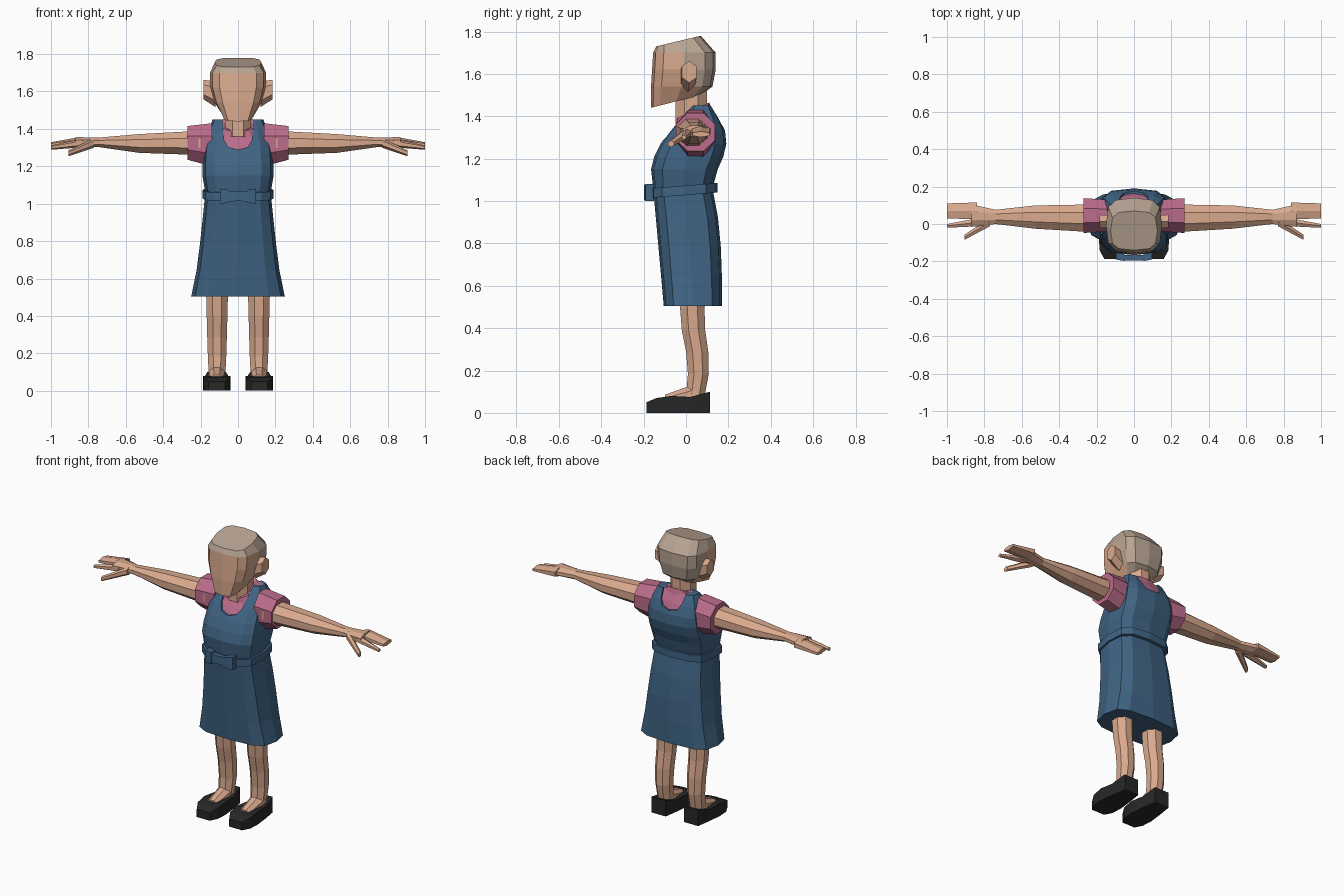
import bpy, bmesh
from math import sin, cos, pi, copysign

default_cube = bpy.data.objects.get("Cube")
if default_cube:
    bpy.data.objects.remove(default_cube)


def material(name, red, green, blue):
    mat = bpy.data.materials.new(name)
    mat.use_nodes = True
    colour = (red, green, blue, 1)
    mat.diffuse_color = colour
    mat.node_tree.nodes["Principled BSDF"].inputs["Base Color"].default_value = colour
    return mat


skin = material("skin", red=0.7, green=0.4, blue=0.27)
scalp = material("scalp", red=0.48, green=0.37, blue=0.29)
denim = material("denim_blue", red=0.05, green=0.125, blue=0.225)
pink = material("shirt_pink", red=0.5, green=0.15, blue=0.26)
black = material("shoe_black", red=0.02, green=0.02, blue=0.02)


def mix(start, end, t):
    return start + (end - start) * t


def loft(name, rings, mat, mirror=False):
    """Skin a list of equal-length rings and cap both ends."""
    bm = bmesh.new()
    rows = [[bm.verts.new(point) for point in ring] for ring in rings]
    for low, high in zip(rows, rows[1:]):
        for i in range(len(low)):
            bm.faces.new((low[i - 1], low[i], high[i], high[i - 1]))
    bm.faces.new(rows[0])
    bm.faces.new(rows[-1])
    bmesh.ops.recalc_face_normals(bm, faces=bm.faces)
    mesh = bpy.data.meshes.new(name)
    bm.to_mesh(mesh)
    bm.free()
    mesh.materials.append(mat)
    part = bpy.data.objects.new(name, mesh)
    bpy.context.collection.objects.link(part)
    if mirror:
        part.modifiers.new("both_sides", "MIRROR")
    return part


def rounded(value):
    """Push a sine or cosine outwards to make a boxy oval."""
    return copysign(abs(value) ** 0.6, value)


def body_ring(z, width, front, back, rise=0.0):
    """Boxy level oval; rise lifts its back edge above its front edge."""
    ring = []
    for i in range(12):
        angle = i * pi / 6
        t = (1 - rounded(cos(angle))) / 2
        ring.append((width * rounded(sin(angle)), mix(front, back, t), z + rise * t))
    return ring


def limb_ring(axis, at, centre, size, sides=8):
    """Flat-sided ring across the given axis."""
    ring = []
    for i in range(sides):
        angle = (i + 0.5) * 2 * pi / sides
        point = [centre[0] + size[0] * cos(angle) / cos(pi / sides),
                 centre[1] + size[1] * sin(angle) / cos(pi / sides)]
        point.insert("xyz".index(axis), at)
        ring.append(point)
    return ring


def taper(name, axis, span, centres, sizes, mat, sides=8, mirror=True):
    """Straight tapering piece between two rings."""
    ends = zip(span, centres, sizes)
    loft(name, [limb_ring(axis, *end, sides) for end in ends], mat, mirror)


# Dress: flared skirt and fitted bodice
def skirt_ring(t):
    return body_ring(z=mix(0.505, 1.06, t), width=mix(0.25, 0.175, t ** 0.7),
                     front=mix(-0.105, -0.155, t), back=0.17 - 0.045 * t ** 3)


def chest_ring(t, inset=0.0):
    return body_ring(z=mix(1.15, 1.45, t), width=mix(0.19, 0.135, t ** 3) - inset,
                     front=mix(-0.165, 0.03, t ** 1.6) + inset,
                     back=mix(0.15, 0.12, t) + 0.055 * sin(pi * t) - inset)


dress = loft("pinafore_dress", [skirt_ring(i / 4) for i in range(5)]
             + [chest_ring(i / 5) for i in range(6)], denim)


# Scooped neckline, cut from the front and from the back
def scoop(bottom, y_start, y_end):
    arc = [pi + i * pi / 6 for i in range(7)]
    outline = [(0.08 * rounded(cos(a)), bottom + 0.1 + 0.1 * sin(a)) for a in arc]
    outline += [(0.09, 1.6), (-0.09, 1.6)]
    cutter = loft("neck_cutter", [[(x, y, z) for x, z in outline]
                                  for y in (y_start, y_end)], denim)
    cutter.hide_render = True
    cut = dress.modifiers.new("neckline", "BOOLEAN")
    cut.operation = "DIFFERENCE"
    cut.solver = "EXACT"
    cut.object = cutter
    bpy.context.view_layer.objects.active = dress
    bpy.ops.object.modifier_apply(modifier=cut.name)
    bpy.data.objects.remove(cutter)


scoop(bottom=1.29, y_start=-0.4, y_end=0.065)
scoop(bottom=1.35, y_start=0.06, y_end=0.4)

# Shirt under the dress, with collar and short sleeves
loft("shirt", [chest_ring(i / 5, inset=0.012) for i in range(6)], pink)
loft("shirt_collar", [
    body_ring(z=1.36, width=0.105, front=-0.05, back=0.125, rise=0.06),
    body_ring(z=1.39, width=0.085, front=-0.045, back=0.11, rise=0.075)], pink)
taper("sleeves", "x", span=(0.14, 0.27), centres=[(0.045, 1.315), (0.045, 1.325)],
      sizes=[(0.085, 0.115), (0.093, 0.09)], mat=pink)

# Belt with a bow-shaped buckle
loft("belt", [body_ring(z=z, width=0.19, front=-0.166, back=0.148, rise=0.025)
              for z in (1.015, 1.06)], denim)
taper("buckle_centre", "x", span=(0, 0.06), centres=[(-0.18, 1.04)] * 2,
      sizes=[(0.015, 0.025), (0.015, 0.03)], mat=denim, sides=4)
taper("buckle_ends", "x", span=(0.05, 0.095), centres=[(-0.178, 1.04), (-0.17, 1.04)],
      sizes=[(0.02, 0.035), (0.02, 0.04)], mat=denim, sides=4)

# Head: tilted rings, with the scalp coloured on top and behind
head = loft("head", [
    body_ring(z=1.44, width=0.08, front=-0.165, back=0.07, rise=0.06),
    body_ring(z=1.54, width=0.125, front=-0.165, back=0.125),
    body_ring(z=1.62, width=0.148, front=-0.16, back=0.14),
    body_ring(z=1.7, width=0.15, front=-0.155, back=0.14),
    body_ring(z=1.73, width=0.125, front=-0.14, back=0.07, rise=0.05)], skin)
head.data.materials.append(scalp)
for face in head.data.polygons:
    if face.center.z > 1.7 or (face.center.y > 0.03 and face.center.z > 1.5):
        face.material_index = 1
loft("neck", [limb_ring("z", z, (0, 0.025), (0.07, 0.075)) for z in (1.36, 1.54)], skin)
taper("ears", "x", span=(0.12, 0.184), centres=[(0.01, 1.585), (0.015, 1.61)],
      sizes=[(0.035, 0.06), (0.035, 0.045)], mat=skin, sides=6)

# Arms, tapering to the wrist and widening into the palm
loft("arms", [
    limb_ring("x", at=0.2, centre=(0.03, 1.325), size=(0.075, 0.065)),
    limb_ring("x", at=0.53, centre=(0.037, 1.322), size=(0.062, 0.05)),
    limb_ring("x", at=0.74, centre=(0.038, 1.328), size=(0.038, 0.026)),
    limb_ring("x", at=0.87, centre=(0.045, 1.33), size=(0.06, 0.026))], skin, mirror=True)
taper("fingers", "x", span=(0.84, 1), centres=[(0.07, 1.33), (0.07, 1.315)],
      sizes=[(0.045, 0.024), (0.04, 0.012)], mat=skin, sides=6)
taper("index_fingers", "x", span=(0.83, 1), centres=[(0.01, 1.325), (-0.01, 1.3)],
      sizes=[(0.022, 0.02), (0.01, 0.01)], mat=skin, sides=6)
taper("thumbs", "x", span=(0.77, 0.905), centres=[(0.01, 1.325), (-0.07, 1.27)],
      sizes=[(0.022, 0.022), (0.014, 0.014)], mat=skin, sides=6)

# Legs with calf and knee curves, and insteps
legs = []
for i in range(6):
    t = i / 5
    radius = mix(0.044, 0.06, t ** 0.7)
    legs.append(limb_ring("z", at=mix(0.08, 0.6, t), size=(radius, radius),
                          centre=(0.112, 0.044 + 0.015 * sin(2 * pi * t))))
loft("legs", legs, skin, mirror=True)
taper("insteps", "y", span=(-0.1, 0.05), centres=[(0.113, 0.06), (0.113, 0.09)],
      sizes=[(0.035, 0.025), (0.045, 0.05)], mat=skin)


# Shoes with a narrow toe and raised heel, flat on the ground
def shoe_ring(y, width, height):
    return limb_ring("y", at=y, centre=(0.114, height / 2), size=(width, height / 2), sides=4)


loft("shoes", [shoe_ring(y=-0.187, width=0.045, height=0.05),
               shoe_ring(y=-0.14, width=0.07, height=0.07),
               shoe_ring(y=-0.07, width=0.074, height=0.08),
               shoe_ring(y=0.02, width=0.064, height=0.075),
               shoe_ring(y=0.113, width=0.05, height=0.1)], black, mirror=True)
